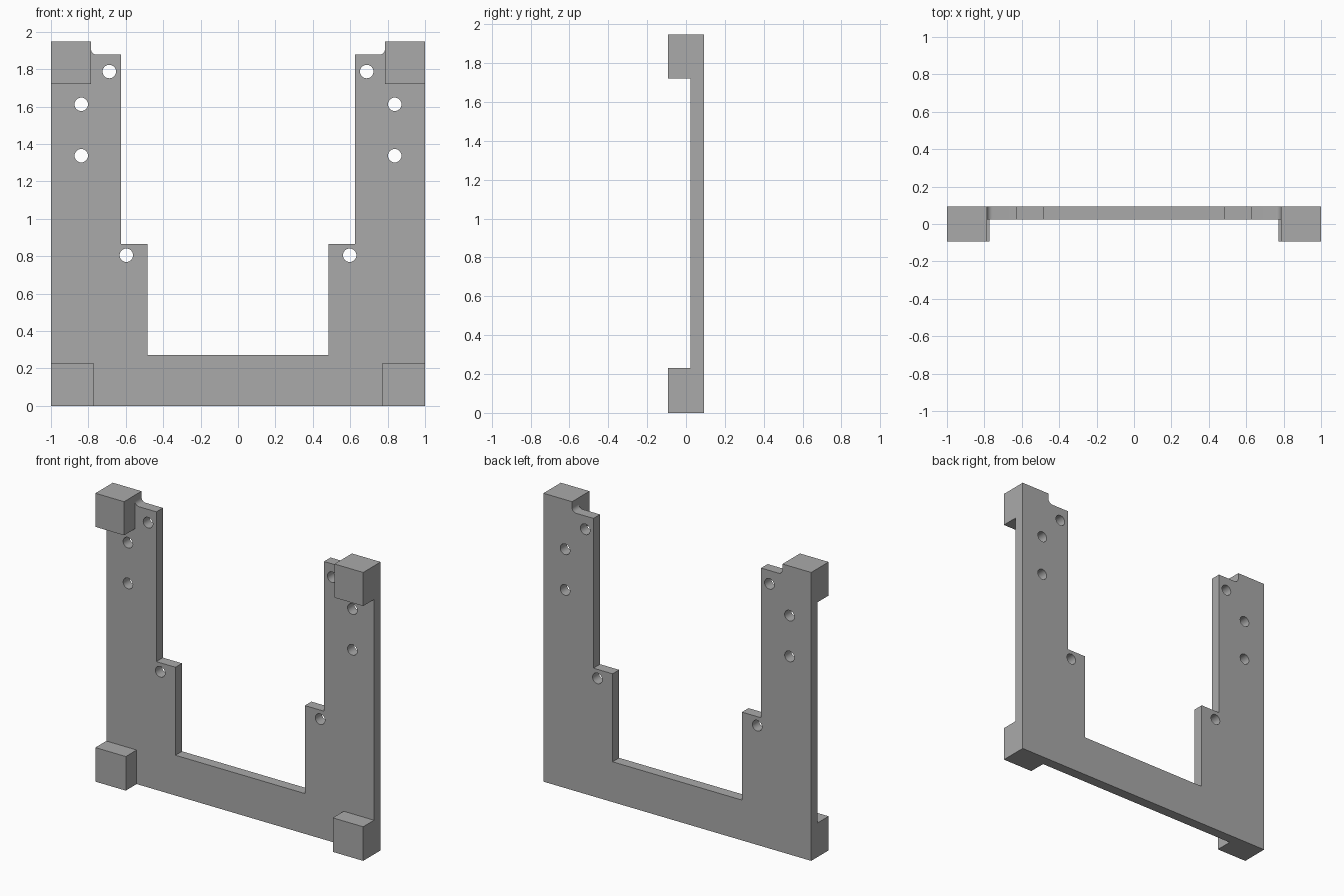
import bpy
import bmesh
from math import sin, cos, pi, radians
from mathutils import Vector

if "Cube" in bpy.data.objects:
    bpy.data.objects.remove(bpy.data.objects["Cube"])

FRONT, FACE, BACK = -0.093, 0.023, 0.093   # pad front, plate front, plate back
HEIGHT = 1.947
PAD_X, STEP_Z, FILLET = 0.786, 1.877, 0.03

grey = bpy.data.materials.new("plain_grey")
grey.use_nodes = True
colour = (0.4, 0.4, 0.4, 1)
grey.diffuse_color = colour
grey.node_tree.nodes["Principled BSDF"].inputs["Base Color"].default_value = colour


def prism(name, outline, y0, y1):
    """Extrude an x-z outline along y."""
    bm = bmesh.new()
    face = bm.faces.new([bm.verts.new((x, y0, z)) for x, z in outline])
    moved = bmesh.ops.extrude_face_region(bm, geom=[face])["geom"]
    verts = [g for g in moved if isinstance(g, bmesh.types.BMVert)]
    bmesh.ops.translate(bm, verts=verts, vec=Vector((0, y1 - y0, 0)))
    bmesh.ops.recalc_face_normals(bm, faces=bm.faces)
    mesh = bpy.data.meshes.new(name)
    bm.to_mesh(mesh)
    bm.free()
    mesh.materials.append(grey)
    obj = bpy.data.objects.new(name, mesh)
    bpy.context.collection.objects.link(obj)
    return obj


def combine(target, tool, operation):
    """Apply a boolean and discard the tool object."""
    tool.hide_render = True
    mod = target.modifiers.new(operation.lower(), "BOOLEAN")
    mod.operation = operation
    mod.solver = "EXACT"
    mod.object = tool
    bpy.context.view_layer.objects.active = target
    bpy.ops.object.modifier_apply(modifier=mod.name)
    bpy.data.objects.remove(tool)


# U-shaped plate: right half outline with a filleted top notch, then mirrored
fillet = [(PAD_X - FILLET + FILLET * cos(a), STEP_Z + FILLET - FILLET * sin(a))
          for a in [pi / 2 * i / 6 for i in range(1, 7)]]
half = [(1, 0), (1, HEIGHT), (PAD_X, HEIGHT), (PAD_X, STEP_Z + FILLET)] + fillet
half += [(0.626, STEP_Z), (0.626, 0.866), (0.483, 0.866), (0.483, 0.272)]
outline = half + [(-x, z) for x, z in reversed(half)]
frame = prism("mounting_frame", outline, FACE, BACK)

# Corner pads standing forward of the plate
for side in (-1, 1):
    for inner, low, high in ((0.773, 0, 0.23), (PAD_X, 1.72, HEIGHT)):
        corners = [(side * x, z) for x, z in
                   ((inner, low), (1, low), (1, high), (inner, high))]
        combine(frame, prism("corner_pad", corners, FRONT, FACE), "UNION")

# Screw holes through the plate
for side in (-1, 1):
    for x, z in ((0.838, 1.612), (0.838, 1.337), (0.688, 1.787), (0.597, 0.805)):
        ring = [(side * x + 0.036 * cos(2 * pi * i / 32), z + 0.036 * sin(2 * pi * i / 32))
                for i in range(32)]
        combine(frame, prism("hole_cutter", ring, FACE - 0.05, BACK + 0.05), "DIFFERENCE")

# Smooth the hole walls and fillets, keep the edges sharp
bpy.ops.object.select_all(action="DESELECT")
frame.select_set(True)
bpy.context.view_layer.objects.active = frame
bpy.ops.object.shade_smooth_by_angle(angle=radians(30))
